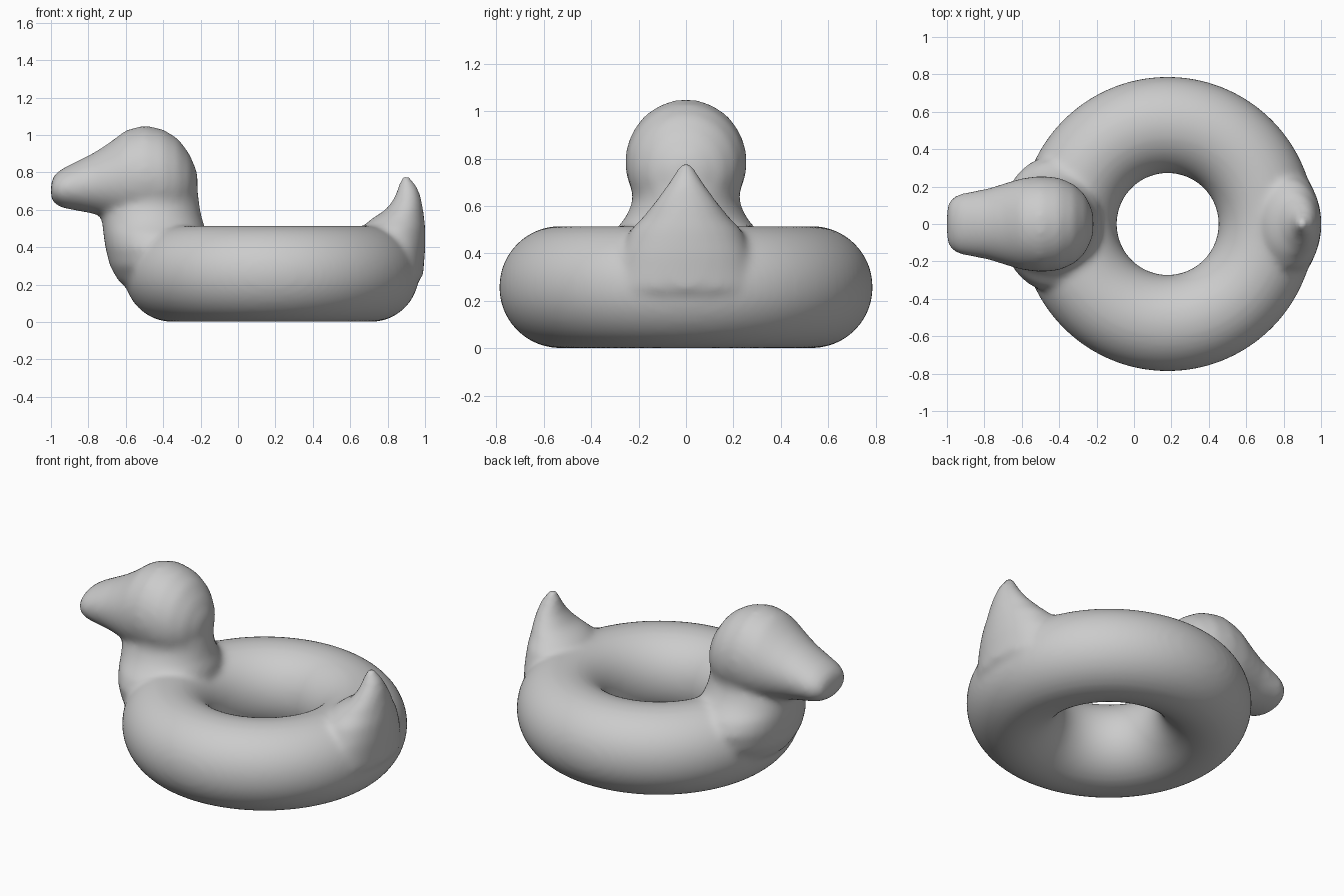
import bpy, bmesh
from math import cos, sin, pi

cube = bpy.data.objects.get("Cube")
if cube:
    bpy.data.objects.remove(cube)

grey = bpy.data.materials.new("plain_grey")
grey.use_nodes = True
colour = (0.6, 0.6, 0.6, 1)
grey.diffuse_color = colour
grey.node_tree.nodes["Principled BSDF"].inputs["Base Color"].default_value = colour

bm = bmesh.new()
SIDES = 40


def skin(rings, closed=False):
    """Bridge rings of vertices into a tube, capping it unless closed."""
    pairs = list(zip(rings, rings[1:] + rings[:1] if closed else rings[1:]))
    for a, b in pairs:
        for i in range(SIDES):
            j = (i + 1) % SIDES
            bm.faces.new((a[i], a[j], b[j], b[i]))
    if not closed:
        bm.faces.new(rings[0][::-1])
        bm.faces.new(rings[-1])


def ring(point):
    return [bm.verts.new(point(2 * pi * i / SIDES)) for i in range(SIDES)]


def upright(sections):
    """Loft of ellipses stacked in z: (z, x min, x max, half width)."""
    skin([ring(lambda t: ((lo + hi) / 2 + (hi - lo) / 2 * cos(t), w * sin(t), z))
          for z, lo, hi, w in sections])


def lengthwise(sections):
    """Loft of ellipses along x: (x, z min, z max, half width)."""
    skin([ring(lambda t: (x, w * cos(t), (lo + hi) / 2 + (hi - lo) / 2 * sin(t)))
          for x, lo, hi, w in sections])


# Inflated ring
MAJOR, TUBE, CENTRE = 0.53, 0.258, 0.18
rings = []
for k in range(96):
    a = 2 * pi * k / 96
    rings.append(ring(lambda t: (CENTRE + (MAJOR + TUBE * cos(t)) * cos(a),
                                 (MAJOR + TUBE * cos(t)) * sin(a),
                                 TUBE + TUBE * sin(t))))
skin(rings, closed=True)

# Chest and neck
upright([(.17, -.58, -.25, .15), (.22, -.64, -.25, .27), (.3, -.685, -.22, .34),
         (.4, -.71, -.19, .36), (.47, -.72, -.17, .33), (.52, -.725, -.18, .28),
         (.56, -.73, -.195, .25), (.62, -.73, -.205, .225), (.7, -.7, -.215, .23),
         (.8, -.6, -.25, .2)])

# Head and beak
lengthwise([(-1, .66, .74, .08), (-.985, .635, .785, .13), (-.94, .61, .82, .16),
            (-.86, .595, .86, .175), (-.78, .58, .9, .19), (-.7, .56, .95, .215),
            (-.6, .53, 1.025, .245), (-.5, .52, 1.052, .257), (-.4, .52, 1.03, .248),
            (-.32, .54, .98, .212), (-.26, .59, .9, .155), (-.217, .68, .8, .06)])

# Pointed tail
upright([(.14, .7, .9, .15), (.25, .7, .99, .3), (.4, .68, 1.002, .27),
         (.5, .66, 1.002, .235), (.55, .71, .997, .185), (.6, .79, .99, .145),
         (.66, .835, .98, .1), (.72, .855, .96, .06), (.785, .875, .915, .018)])

bmesh.ops.recalc_face_normals(bm, faces=bm.faces)
mesh = bpy.data.meshes.new("duck_swim_ring")
bm.to_mesh(mesh)
bm.free()
mesh.materials.append(grey)
duck = bpy.data.objects.new("duck_swim_ring", mesh)
bpy.context.collection.objects.link(duck)

# Fuse the overlapping volumes into one soft skin
fuse = duck.modifiers.new("fuse", "REMESH")
fuse.mode = "VOXEL"
fuse.voxel_size = 0.018
fuse.use_smooth_shade = True
soften = duck.modifiers.new("soften", "SMOOTH")
soften.factor = 0.5
soften.iterations = 12
